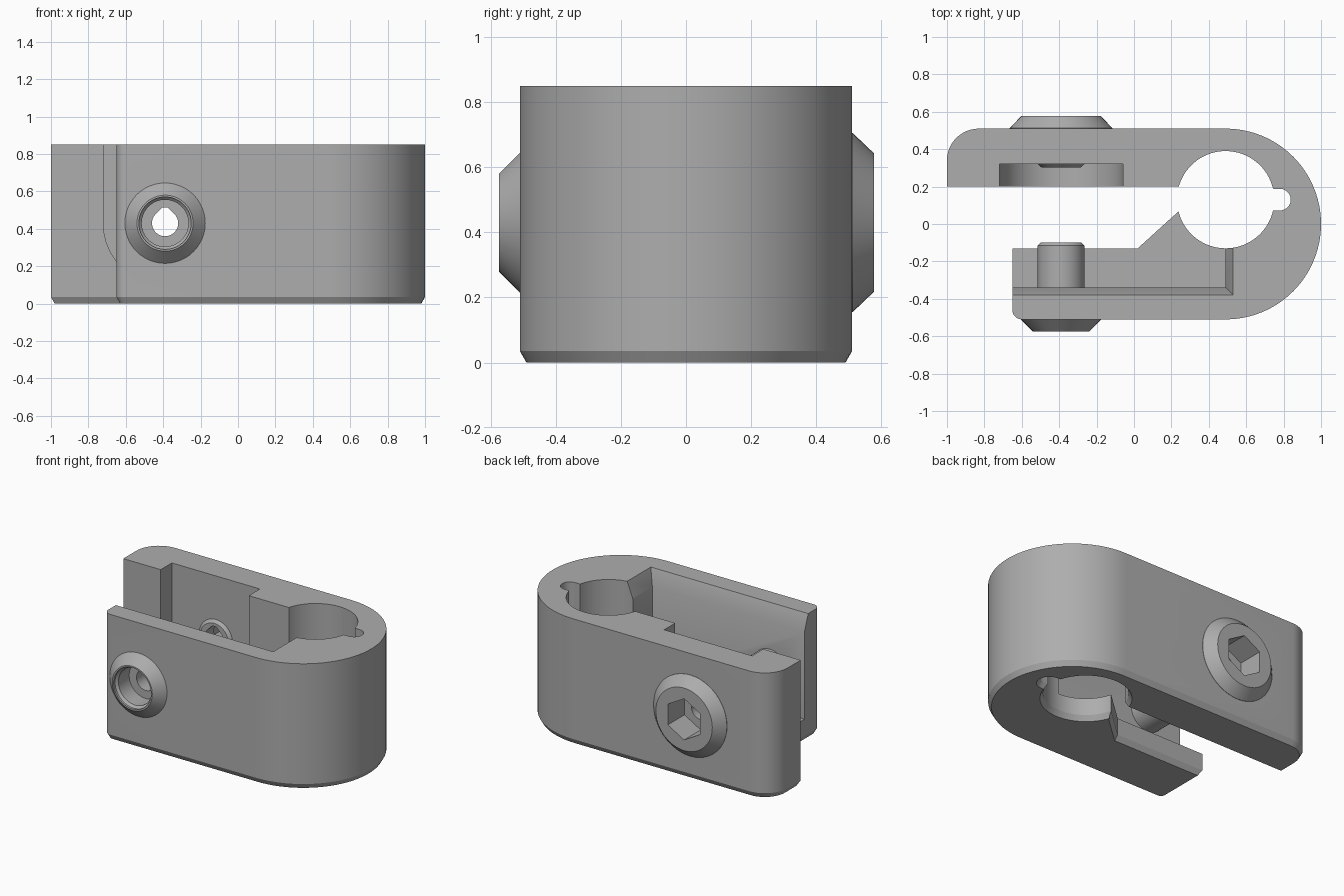
import bpy, bmesh
from math import sin, cos, pi, radians
from mathutils import Vector

cube = bpy.data.objects.get("Cube")
if cube:
    bpy.data.objects.remove(cube)

grey = bpy.data.materials.new("plain_grey")
grey.use_nodes = True
colour = (0.42, 0.42, 0.42, 1)
grey.diffuse_color = colour
grey.node_tree.nodes["Principled BSDF"].inputs["Base Color"].default_value = colour

BOLT_X, BOLT_Z = -0.39, 0.43


def arc(cx, cy, r, start, end, n):
    """Points on an arc, angles in degrees."""
    steps = [radians(start + (end - start) * i / n) for i in range(n + 1)]
    return [(cx + r * cos(a), cy + r * sin(a)) for a in steps]


def loft(name, rings, bottom_chamfer=None):
    """Solid made by bridging matching rings and capping both ends."""
    bm = bmesh.new()
    loops = [[bm.verts.new(p) for p in ring] for ring in rings]
    n = len(loops[0])
    for a, b in zip(loops, loops[1:]):
        for i in range(n):
            j = (i + 1) % n
            bm.faces.new((a[i], a[j], b[j], b[i]))
    first = bm.faces.new(loops[0][::-1])
    bm.faces.new(loops[-1])
    bmesh.ops.recalc_face_normals(bm, faces=bm.faces)
    if bottom_chamfer:
        width, height = bottom_chamfer
        bmesh.ops.inset_region(bm, faces=[first], thickness=width,
                               use_even_offset=True, use_boundary=True)
        for v in first.verts:
            v.co.z -= height
    mesh = bpy.data.meshes.new(name)
    bm.to_mesh(mesh)
    bm.free()
    obj = bpy.data.objects.new(name, mesh)
    bpy.context.collection.objects.link(obj)
    mesh.materials.append(grey)
    return obj


def along_y(name, outline, stations):
    """Outline in x and z around the bolt axis, scaled at each (y, scale)."""
    return loft(name, [[(BOLT_X + x * s, y, BOLT_Z + z * s) for x, z in outline]
                       for y, s in stations])


def round_y(name, stations, sides=48):
    return along_y(name, arc(0, 0, 1, 0, 360, sides)[:-1], stations)


def combine(target, tool, operation):
    mod = target.modifiers.new(operation, 'BOOLEAN')
    mod.operation = operation
    mod.solver = 'EXACT'
    mod.object = tool
    bpy.ops.object.select_all(action='DESELECT')
    bpy.context.view_layer.objects.active = target
    target.select_set(True)
    bpy.ops.object.modifier_apply(modifier=mod.name)
    bpy.data.objects.remove(tool)


# Clamp outline: round end, two arms, slot, pole hole and key notch
profile = (
    arc(0.49, 0, 0.51, -90, 90, 48)
    + arc(-0.83, 0.34, 0.17, 90, 180, 12)
    + [(-1, 0.2)]
    + arc(0.49, 0.13, 0.26, 164, 13, 32)
    + arc(0.78, 0.13, 0.058, 90, -90, 12)
    + arc(0.49, 0.13, 0.26, -13, -166, 32)
    + [(0.02, -0.13), (-0.65, -0.13)]
    + arc(-0.60, -0.46, 0.05, 180, 270, 8)
)
clamp = loft("clamp_body", [[(x, y, z) for x, y in profile] for z in (0.035, 0.85)],
             bottom_chamfer=(0.02, 0.035))

# Deep pocket in the front arm, flared at the rim
pocket = loft("pocket_cutter", [
    [(-0.8, -0.34 - f, z), (0.49 + f, -0.34 - f, z), (0.49 + f, 0.1, z), (-0.8, 0.1, z)]
    for z, f in ((0.15, 0), (0.74, 0), (0.96, 0.08))])
combine(clamp, pocket, 'DIFFERENCE')

# Round-bottomed recess in the back arm, open at the top
recess = arc(0, 0, 0.33, 180, 360, 32) + [(0.33, 0.6), (-0.33, 0.6)]
combine(clamp, along_y("recess_cutter", recess, [(0.0, 1), (0.32, 1)]), 'DIFFERENCE')

# Bolt bosses, inner sleeve and contact ring
for name, stations in (
    ("back_boss", [(0.45, 0.275), (0.512, 0.275), (0.578, 0.212)]),
    ("front_boss", [(-0.45, 0.215), (-0.51, 0.215), (-0.575, 0.15)]),
    ("sleeve", [(-0.36, 0.125), (-0.115, 0.125), (-0.10, 0.11)]),
    ("contact_ring", [(0.34, 0.125), (0.32, 0.125), (0.303, 0.105)]),
):
    combine(clamp, round_y(name, stations), 'UNION')

# Bolt head seat, nut pocket and teardrop bolt hole
combine(clamp, round_y("seat_cutter", [(-0.6, 0.14), (-0.56, 0.14), (-0.545, 0.125),
                                       (-0.43, 0.125)]), 'DIFFERENCE')
hexagon = arc(0, 0, 0.14, 30, 390, 6)[:-1]
combine(clamp, along_y("nut_cutter", hexagon, [(0.40, 1), (0.65, 1)]), 'DIFFERENCE')
teardrop = arc(0, 0, 0.07, 135, 405, 32) + [(0.014, 0.085), (-0.014, 0.085)]
combine(clamp, along_y("bolt_cutter", teardrop, [(-0.7, 1), (0.7, 1)]), 'DIFFERENCE')

bpy.ops.object.shade_smooth_by_angle(angle=radians(25))
